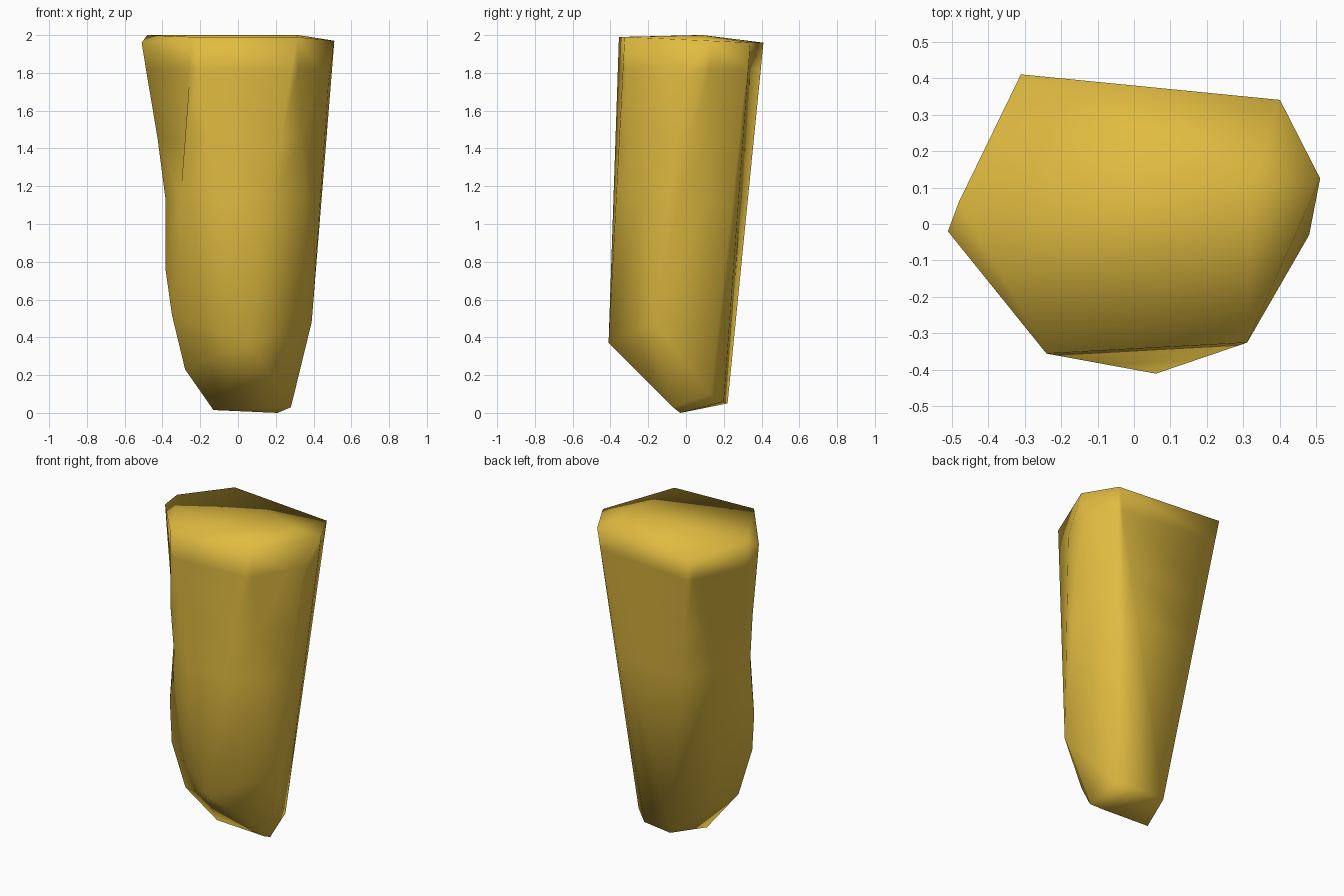
import bpy, bmesh

if "Cube" in bpy.data.objects:
    bpy.data.objects.remove(bpy.data.objects["Cube"])

# Corner points of the faceted pillar, from crown to foot
crown = [(-.51, -.02, 1.96), (-.48, .06, 2.0), (-.31, .41, 1.96), (.40, .34, 1.96),
         (.51, .125, 1.97), (.31, -.325, 1.99), (-.24, -.355, 1.99),
         (.32, .09, 2.0)]
middle = [(.48, -.03, 1.76), (.425, -.10, 1.1), (.39, -.17, .48), (.06, -.41, .37),
          (-.385, -.15, .77), (-.35, -.18, .52), (-.28, -.14, .23)]
foot = [(.28, -.07, .03), (.21, -.03, 0), (-.13, -.03, .015),
        (.25, .13, .10), (.16, .20, .06), (-.04, .22, .05)]

# Wrap the corners into one solid
bm = bmesh.new()
for p in crown + middle + foot:
    bm.verts.new(p)
res = bmesh.ops.convex_hull(bm, input=bm.verts[:])
loose = [v for v in bm.verts if not v.link_faces]
bmesh.ops.delete(bm, geom=loose, context='VERTS')

# Shallow hollow on the front left side
for z, push in ((1.82, .008), (1.45, .026), (1.14, .022)):
    cut = bmesh.ops.bisect_plane(bm, geom=bm.verts[:] + bm.edges[:] + bm.faces[:],
                                 plane_co=(0, 0, z), plane_no=(0, 0, 1))
    for v in cut['geom_cut']:
        if isinstance(v, bmesh.types.BMVert) and v.co.x < -.3 and v.co.y < .06:
            v.co.x += push
bmesh.ops.triangulate(bm, faces=[f for f in bm.faces if len(f.verts) > 4])
bmesh.ops.recalc_face_normals(bm, faces=bm.faces[:])

mesh = bpy.data.meshes.new("rock_pillar")
bm.to_mesh(mesh)
bm.free()
for p in mesh.polygons:
    p.use_smooth = True

# Single golden colour
gold = bpy.data.materials.new("gold")
gold.diffuse_color = (.75, .50, .052, 1)
gold.use_nodes = True
gold.node_tree.nodes["Principled BSDF"].inputs["Base Color"].default_value = gold.diffuse_color
mesh.materials.append(gold)
obj = bpy.data.objects.new("rock_pillar", mesh)
bpy.context.collection.objects.link(obj)
